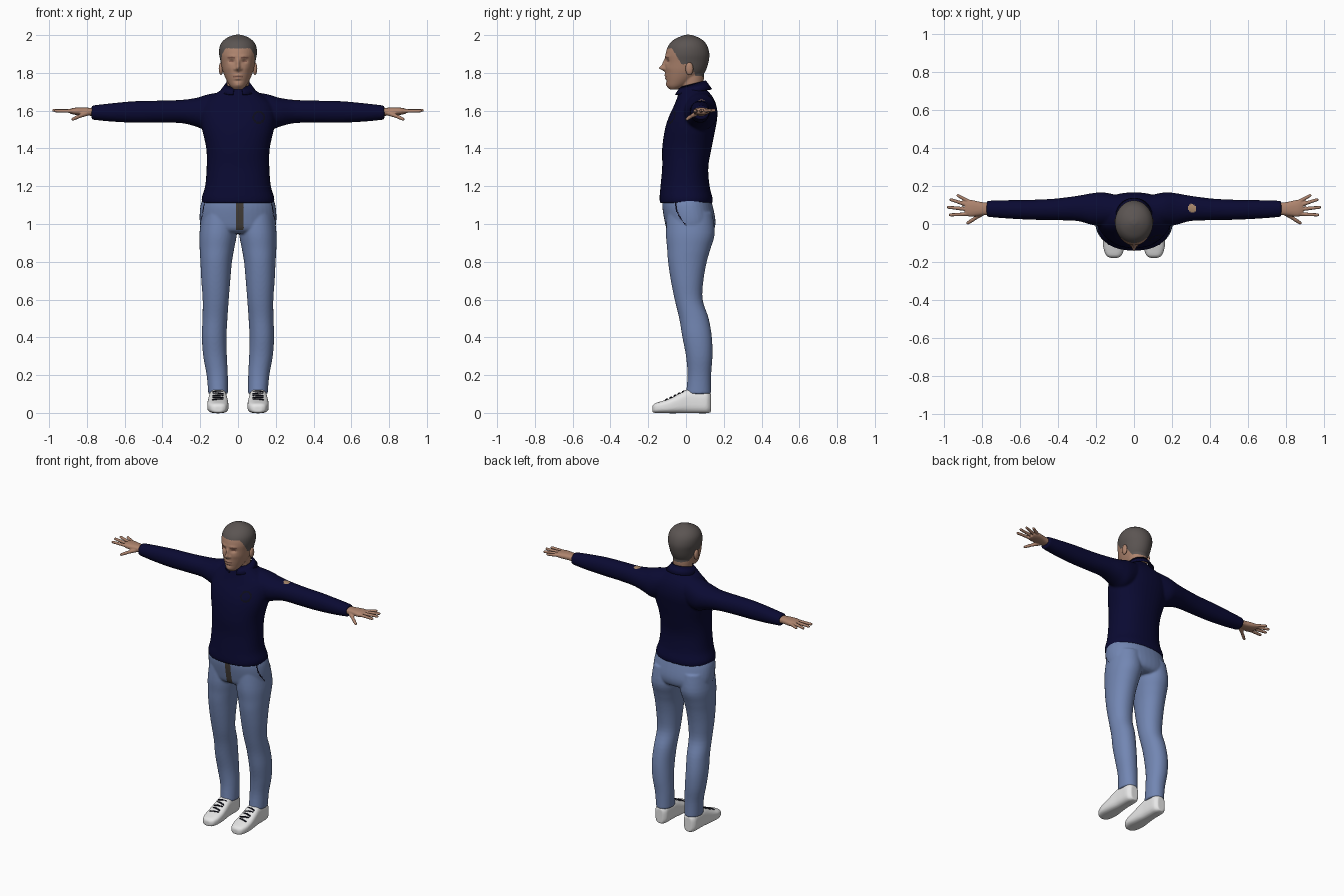
import bpy, bmesh, math
from mathutils import Vector, Matrix

if "Cube" in bpy.data.objects:
    bpy.data.objects.remove(bpy.data.objects["Cube"])


def material(name, rgb):
    m = bpy.data.materials.new(name)
    m.diffuse_color = (*rgb, 1)
    m.use_nodes = True
    m.node_tree.nodes["Principled BSDF"].inputs["Base Color"].default_value = m.diffuse_color
    return m


SKIN = material("skin", (0.42, 0.23, 0.155))
LIP = material("dark_skin", (0.24, 0.11, 0.08))
HAIR = material("grey_brown_hair", (0.105, 0.09, 0.085))
NAVY = material("navy_cloth", (0.003, 0.003, 0.032))
DARK = material("black_trim", (0.004, 0.004, 0.012))
DENIM = material("blue_denim", (0.17, 0.24, 0.45))
BROWN = material("dark_brown", (0.06, 0.05, 0.042))
WHITE = material("white_leather", (0.8, 0.8, 0.8))
TAN = material("tan_patch", (0.4, 0.25, 0.15))


def catmull(a, b, c, d, t):
    return 0.5 * (2*b + (c-a)*t + (2*a-5*b+4*c-d)*t*t + (3*b-a-3*c+d)*t**3)


def loft(bm, axis, rings, side=1, power=2.0, n=40):
    """Closed skin through rings (position, u0, u1, v0, v1) along an axis."""
    smooth = []
    for i in range(len(rings) - 1):
        q = [rings[max(i-1, 0)], rings[i], rings[i+1], rings[min(i+2, len(rings)-1)]]
        smooth += [[catmull(*vals, k/4) for vals in zip(*q)] for k in range(4)]
    smooth.append(rings[-1])
    loops = []
    for p, u0, u1, v0, v1 in smooth:
        loop = []
        for k in range(n):
            c, s = math.cos(k*math.tau/n), math.sin(k*math.tau/n)
            u = (u0+u1)/2 + (u1-u0)/2 * math.copysign(abs(c)**(2/power), c)
            v = (v0+v1)/2 + (v1-v0)/2 * math.copysign(abs(s)**(2/power), s)
            x, y, z = {"X": (p, u, v), "Y": (u, p, v), "Z": (u, v, p)}[axis]
            loop.append(bm.verts.new((x*side, y, z)))
        loops.append(loop)
    for a, b in zip(loops, loops[1:]):
        for k in range(n):
            bm.faces.new((a[k], a[(k+1) % n], b[(k+1) % n], b[k]))
    bm.faces.new(loops[0])
    bm.faces.new(loops[-1])


def body(rows):
    """Rows (z, half width, front, back) to symmetric rings."""
    return [(z, -w, w, f, b) for z, w, f, b in rows]


def ball(bm, centre, radii, seg=16):
    mat = Matrix.Translation(centre) @ Matrix.Diagonal((*radii, 1))
    bmesh.ops.create_uvsphere(bm, u_segments=seg, v_segments=seg//2, radius=1, matrix=mat)


def rod(bm, p, q, r1, r2):
    """Round-ended tapered rod."""
    p, q = Vector(p), Vector(q)
    d = q - p
    mat = Matrix.Translation((p+q)/2) @ d.to_track_quat("Z", "Y").to_matrix().to_4x4()
    bmesh.ops.create_cone(bm, cap_ends=True, segments=12, radius1=r1, radius2=r2,
                          depth=d.length, matrix=mat)
    ball(bm, p, (r1,)*3, 12)
    ball(bm, q, (r2,)*3, 12)


def finish(bm, name, mats, voxel=0, smooth=4, rule=None, sculpt=None):
    """Turn a bmesh into an object, fuse and smooth it, then colour faces by rule."""
    bmesh.ops.recalc_face_normals(bm, faces=bm.faces)
    me = bpy.data.meshes.new(name)
    bm.to_mesh(me)
    bm.free()
    ob = bpy.data.objects.new(name, me)
    bpy.context.collection.objects.link(ob)
    if voxel:
        r = ob.modifiers.new("fuse", "REMESH")
        r.mode, r.voxel_size = "VOXEL", voxel
        s = ob.modifiers.new("soften", "SMOOTH")
        s.factor, s.iterations = 0.5, smooth
        dg = bpy.context.evaluated_depsgraph_get()
        me = bpy.data.meshes.new_from_object(ob.evaluated_get(dg))
        ob.modifiers.clear()
        ob.data = me
    me.materials.clear()
    for m in mats:
        me.materials.append(m)
    for v in me.vertices if sculpt else ():
        v.co.y += sculpt(v.co)
    for f in me.polygons:
        f.use_smooth = True
        f.material_index = rule(f.center, f.normal) if rule else 0
    return ob


# Shirt: torso and sleeves fused
bm = bmesh.new()
loft(bm, "Z", body([
    (1.11, .19, -.138, .14), (1.14, .192, -.14, .14), (1.2, .174, -.135, .125),
    (1.3, .166, -.126, .118), (1.4, .168, -.126, .135), (1.5, .19, -.112, .155),
    (1.57, .2, -.09, .166), (1.63, .19, -.062, .16), (1.675, .14, -.045, .14),
    (1.71, .09, -.036, .11), (1.73, .066, -.022, .098)]), power=2.25)
for s in (1, -1):
    loft(bm, "X", [
        (.08, -.01, .15, 1.52, 1.70), (.16, -.012, .166, 1.495, 1.686),
        (.22, -.005, .162, 1.515, 1.668), (.3, .016, .148, 1.534, 1.657),
        (.42, .02, .133, 1.536, 1.653), (.55, .023, .127, 1.536, 1.65),
        (.68, .03, .125, 1.543, 1.638), (.775, .038, .122, 1.553, 1.627)], s, 2.1)


def shirt_rule(c, n):
    if n.z > .3 and (c.x-.305)**2 + (c.y-.083)**2 < .022**2:
        return 1                                   # sleeve patch
    d = math.hypot(c.x-.11, c.z-1.565)
    return 2 if c.y < .02 and .024 < d < .034 else 0  # chest badge rim


finish(bm, "shirt", [NAVY, TAN, DARK], .007, 4, shirt_rule)

# Folded collar, open at the front
bm = bmesh.new()
prev = None
for k in range(33):
    a = .28 + (math.tau - .56) * k / 32
    s, c = math.sin(a), math.cos(a)
    back = (1 - c) / 2
    row = [bm.verts.new(p) for p in (
        (.062*s, .035-.064*c, 1.705+.04*back), (.066*s, .035-.07*c, 1.725+.035*back),
        (.098*s, .038-.1*c, 1.685+.03*back))]
    if prev:
        for i in (0, 1):
            bm.faces.new((prev[i], row[i], row[i+1], prev[i+1]))
    prev = row
collar = finish(bm, "collar", [NAVY])
sol = collar.modifiers.new("thickness", "SOLIDIFY")
sol.thickness = .006

# Trousers: hips and legs fused
bm = bmesh.new()
loft(bm, "Z", body([
    (1.16, .175, -.12, .122), (1.1, .198, -.126, .14), (1.02, .203, -.114, .156),
    (.97, .19, -.1, .148), (.95, .15, -.07, .12)]), power=2.2)
for s in (1, -1):
    loft(bm, "Z", [
        (1.06, .005, .19, -.1, .14), (.95, .006, .204, -.106, .152),
        (.87, .02, .203, -.1, .13), (.8, .032, .199, -.095, .11),
        (.7, .041, .194, -.08, .092), (.6, .049, .187, -.06, .088),
        (.5, .056, .188, -.036, .12), (.4, .061, .191, -.019, .137),
        (.3, .059, .184, 0, .14), (.2, .054, .166, .008, .133),
        (.1, .053, .157, 0, .132)], s, 2.1)


def trouser_rule(c, n):
    if c.y < 0 and -.012 < c.x < .03 and c.z > .97:
        return 1                                   # fly and belt end
    line = -.055 + .05 * ((1.11 - c.z) / .11) ** 2
    return 2 if abs(c.x) > .1 and .99 < c.z < 1.12 and abs(c.y-line) < .0035 else 0


finish(bm, "trousers", [DENIM, BROWN, DARK], .0065, 4, trouser_rule)

# Head and neck fused, with the face shaped by soft bumps
bm = bmesh.new()
loft(bm, "Z", body([
    (1.712, .022, -.085, -.045), (1.73, .042, -.1, .0), (1.76, .06, -.106, .05),
    (1.79, .074, -.11, .09), (1.82, .084, -.111, .108), (1.86, .092, -.111, .12),
    (1.9, .1, -.108, .124), (1.94, .097, -.096, .114), (1.97, .079, -.072, .093),
    (1.99, .05, -.036, .06), (2.002, .015, -.002, .025)]))
loft(bm, "Z", body([
    (1.66, .062, -.03, .09), (1.72, .058, -.026, .09), (1.78, .062, -.03, .095),
    (1.83, .06, -.03, .09)]))
# x, z, spread x, spread z, push
BUMPS = [(0, 1.825, .011, .013, -.03), (0, 1.85, .009, .02, -.014),
         (.017, 1.82, .007, .008, -.006), (.034, 1.862, .016, .011, .011),
         (.032, 1.888, .022, .008, -.004), (.045, 1.825, .02, .016, -.003),
         (0, 1.787, .02, .005, -.005), (0, 1.77, .016, .005, -.005),
         (0, 1.757, .02, .005, .004), (0, 1.735, .018, .011, -.004)]


def face_shape(c):
    if c.y > -.03:
        return 0
    return sum(d * math.exp(-((abs(c.x)-x)/a)**2 - ((c.z-z)/b)**2)
               for x, z, a, b, d in BUMPS)


HAIRLINE = [(-.3, 1.935), (-.075, 1.93), (-.05, 1.89), (-.025, 1.845), (0, 1.845),
            (.03, 1.83), (.05, 1.785), (.3, 1.755)]


def head_rule(c, n):
    for (y0, z0), (y1, z1) in zip(HAIRLINE, HAIRLINE[1:]):
        if y0 <= c.y < y1 and c.z > z0 + (z1-z0) * (c.y-y0) / (y1-y0):
            return 1
    if c.y < -.05:
        x = abs(c.x)
        if ((x-.035)/.014)**2 + ((c.z-1.862)/.005)**2 < 1:
            return 2                               # eyes
        if abs(x-.035) < .02 and abs(c.z-1.883+abs(x-.032)*.2) < .0035:
            return 2                               # brows
        if x < .025 and abs(c.z-1.779) < .003:
            return 2                               # mouth
    return 0


finish(bm, "head", [SKIN, HAIR, LIP], .0042, 4, head_rule, face_shape)

for s, label in ((1, "left"), (-1, "right")):
    # Ear
    bm = bmesh.new()
    ball(bm, (s*.09, .018, 1.822), (.012, .021, .034))
    finish(bm, "ear_" + label, [SKIN])

    # Hand: palm, four fingers and thumb
    bm = bmesh.new()
    loft(bm, "X", [(.74, .05, .11, 1.57, 1.612), (.8, .045, .115, 1.574, 1.616),
                   (.86, .038, .127, 1.578, 1.616), (.888, .048, .12, 1.584, 1.61)], s, 2.4, 24)
    for p, q in (((.865, .116, 1.598), (.926, .15, 1.602)),
                 ((.875, .1, 1.599), (.963, .128, 1.602)),
                 ((.88, .078, 1.599), (.976, .088, 1.602)),
                 ((.875, .052, 1.598), (.966, .048, 1.599)),
                 ((.8, .055, 1.586), (.848, .022, 1.567)),
                 ((.848, .022, 1.567), (.874, .005, 1.555))):
        r = .014 if p[0] == .8 else .0105
        rod(bm, (s*p[0], *p[1:]), (s*q[0], *q[1:]), r, .0085)
    finish(bm, "hand_" + label, [SKIN], .004, 2)

    # Shoe
    bm = bmesh.new()
    loft(bm, "Y", [
        (-.178, .085, .125, .004, .036), (-.165, .065, .146, 0, .05),
        (-.13, .052, .16, -.001, .062), (-.09, .05, .163, -.002, .075),
        (-.04, .053, .16, -.002, .1), (.01, .058, .155, -.002, .124),
        (.06, .06, .153, -.002, .122), (.11, .063, .15, -.002, .118),
        (.132, .08, .132, .004, .1)], s, 3.0, 32)
    finish(bm, "shoe_" + label, [WHITE], .005, 3)

    # Laces crossing the instep
    bm = bmesh.new()
    for i in range(5):
        y = -.1 + .022*i
        z = .072 + .0105*i
        tilt = .006 if i % 2 else -.006
        rod(bm, (s*.08, y-tilt, z-.003), (s*.106, y, z+.001), .0045, .0045)
        rod(bm, (s*.106, y, z+.001), (s*.132, y+tilt, z-.003), .0045, .0045)
    finish(bm, "laces_" + label, [DARK])
